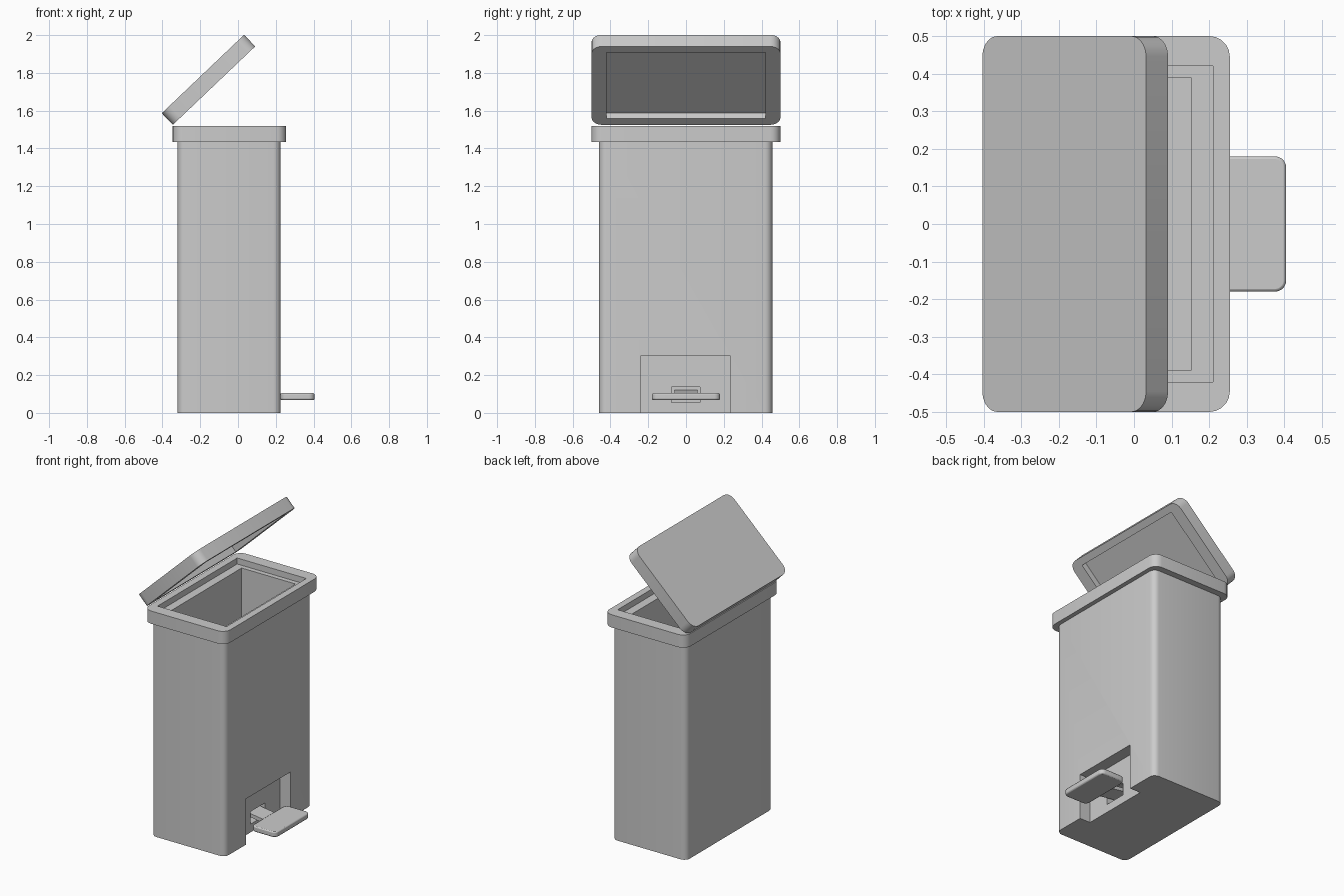
import bpy, bmesh
from math import cos, sin, pi, radians

if "Cube" in bpy.data.objects:
    bpy.data.objects.remove(bpy.data.objects["Cube"])


def prism(name, x, y, z, r=0.0, seg=5):
    """Upright block spanning the x, y, z ranges, with vertical corners of radius r."""
    corners = [(x[1], y[1], 0), (x[0], y[1], 1), (x[0], y[0], 2), (x[1], y[0], 3)]
    pts = []
    for cx, cy, q in corners:
        if r == 0:
            pts.append((cx, cy))
            continue
        sx = -1 if q in (0, 3) else 1
        sy = -1 if q in (0, 1) else 1
        for i in range(seg + 1):
            a = (q + i / seg) * pi / 2
            pts.append((cx + sx * r + r * cos(a), cy + sy * r + r * sin(a)))
    bm = bmesh.new()
    face = bm.faces.new([bm.verts.new((px, py, z[0])) for px, py in pts])
    ext = bmesh.ops.extrude_face_region(bm, geom=[face])
    for v in ext["geom"]:
        if isinstance(v, bmesh.types.BMVert):
            v.co.z = z[1]
    bmesh.ops.recalc_face_normals(bm, faces=bm.faces)
    mesh = bpy.data.meshes.new(name)
    bm.to_mesh(mesh)
    bm.free()
    ob = bpy.data.objects.new(name, mesh)
    bpy.context.collection.objects.link(ob)
    return ob


def activate(ob):
    bpy.ops.object.select_all(action='DESELECT')
    ob.select_set(True)
    bpy.context.view_layer.objects.active = ob


def combine(ob, tool, operation='DIFFERENCE'):
    mod = ob.modifiers.new("combine", 'BOOLEAN')
    mod.operation = operation
    mod.solver = 'EXACT'
    mod.object = tool
    activate(ob)
    bpy.ops.object.modifier_apply(modifier=mod.name)
    bpy.data.objects.remove(tool)


def smooth(ob):
    activate(ob)
    bpy.ops.object.shade_smooth_by_angle(angle=radians(30))


# Bin body with overhanging rim
body = prism("bin_body", (-0.32, 0.226), (-0.46, 0.457), (0, 1.48), 0.04)
combine(body, prism("rim", (-0.346, 0.255), (-0.5, 0.5), (1.435, 1.52), 0.055), 'UNION')

# Stepped opening, bin cavity, pedal niche and lever slot
combine(body, prism("ledge_cut", (-0.30, 0.21), (-0.42, 0.42), (1.48, 1.6)))
combine(body, prism("cavity_cut", (-0.245, 0.153), (-0.388, 0.388), (0.33, 1.55)))
combine(body, prism("niche_cut", (0.148, 0.3), (-0.238, 0.233), (-0.1, 0.305)))
combine(body, prism("slot_cut", (0.08, 0.2), (-0.078, 0.075), (0.055, 0.138)))
smooth(body)

# Open lid, hinged at the rear edge, with a recessed underside
lid = prism("lid", (0, 0.602), (-0.5, 0.5), (0, 0.085), 0.055)
combine(lid, prism("lid_recess_cut", (0.048, 0.556), (-0.42, 0.42), (-0.05, 0.04)))
lid.location = (-0.345, 0, 1.525)
lid.rotation_euler = (0, -radians(43.6), 0)
smooth(lid)

# Foot pedal with softened edges
pedal = prism("pedal", (0.225, 0.405), (-0.18, 0.18), (0.068, 0.105), 0.03)
bevel = pedal.modifiers.new("soft_edges", 'BEVEL')
bevel.width = 0.007
bevel.segments = 2
bevel.limit_method = 'ANGLE'
bevel.angle_limit = radians(40)
smooth(pedal)

# Lever running from the pedal up into the slot
lever = prism("pedal_lever", (-0.15, 0.01), (-0.06, 0.06), (-0.012, 0.012))
lever.location = (0.235, 0, 0.088)
lever.rotation_euler = (0, radians(8), 0)
